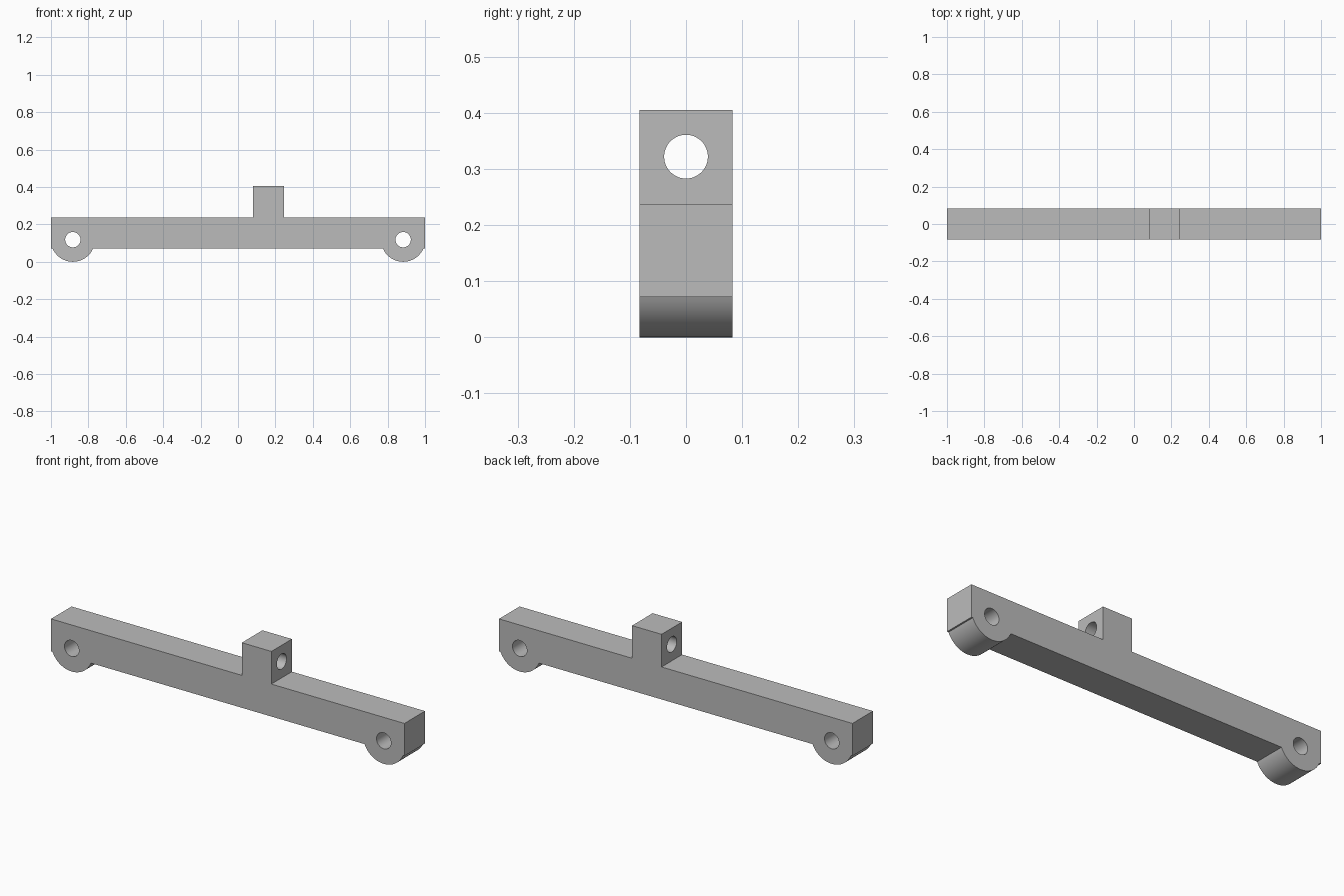
import bpy, bmesh, math
from mathutils import Matrix

if "Cube" in bpy.data.objects:
    bpy.data.objects.remove(bpy.data.objects["Cube"])

HALF_Y = 0.083
BAR_LOW, BAR_TOP = 0.072, 0.238
BLOCK_X0, BLOCK_X1, BLOCK_TOP = 0.08, 0.247, 0.405
LUG_X, LUG_R = 0.883, 0.118

grey = bpy.data.materials.new("plain grey")
grey.use_nodes = True
colour = (0.5, 0.5, 0.5, 1)
grey.diffuse_color = colour
grey.node_tree.nodes["Principled BSDF"].inputs["Base Color"].default_value = colour


def add_object(name, bm):
    mesh = bpy.data.meshes.new(name)
    bmesh.ops.recalc_face_normals(bm, faces=bm.faces[:])
    bm.to_mesh(mesh)
    bm.free()
    mesh.materials.append(grey)
    obj = bpy.data.objects.new(name, mesh)
    bpy.context.collection.objects.link(obj)
    return obj


def lug_arc(cx, steps=32):
    """Underside of a rounded lug, from left to right below the bar."""
    a = math.asin((LUG_R - BAR_LOW) / LUG_R)
    angles = [math.pi + a + (math.pi - 2 * a) * i / steps for i in range(steps + 1)]
    return [(cx + LUG_R * math.cos(t), LUG_R + LUG_R * math.sin(t)) for t in angles]


def drill(target, name, radius, location, axis):
    """Cut a round through hole with a hidden cylinder."""
    bm = bmesh.new()
    bmesh.ops.create_cone(bm, cap_ends=True, segments=48, radius1=radius,
                          radius2=radius, depth=0.4)
    bm.transform(Matrix.Translation(location) @ Matrix.Rotation(math.pi / 2, 4, axis))
    cutter = add_object(name, bm)
    cutter.hide_render = True
    cutter.hide_set(True)
    cutter.display_type = 'WIRE'
    mod = target.modifiers.new(name, 'BOOLEAN')
    mod.object = cutter
    mod.solver = 'EXACT'
    bpy.context.view_layer.objects.active = target
    bpy.ops.object.modifier_apply(modifier=mod.name)
    bpy.data.objects.remove(cutter)


# Beam with two lugs below and a block on top, as one extruded outline
outline = [(-1, BAR_LOW)] + lug_arc(-LUG_X) + lug_arc(LUG_X) + [
    (1, BAR_LOW), (1, BAR_TOP), (BLOCK_X1, BAR_TOP), (BLOCK_X1, BLOCK_TOP),
    (BLOCK_X0, BLOCK_TOP), (BLOCK_X0, BAR_TOP), (-1, BAR_TOP)]
bm = bmesh.new()
face = bm.faces.new([bm.verts.new((x, -HALF_Y, z)) for x, z in outline])
side = bmesh.ops.extrude_face_region(bm, geom=[face])["geom"]
bmesh.ops.translate(bm, vec=(0, 2 * HALF_Y, 0),
                    verts=[v for v in side if isinstance(v, bmesh.types.BMVert)])
beam = add_object("lever_beam", bm)

# Pivot holes through the lugs, and a lengthwise hole through the block
for label, sign in (("left", 1), ("right", -1)):
    drill(beam, label + "_pivot_hole", 0.041, (sign * LUG_X, 0, LUG_R), 'X')
drill(beam, "block_hole", 0.039, ((BLOCK_X0 + BLOCK_X1) / 2, 0, 0.322), 'Y')

# Smooth curved faces, crisp edges
bpy.ops.object.select_all(action='DESELECT')
beam.select_set(True)
bpy.context.view_layer.objects.active = beam
bpy.ops.object.shade_smooth_by_angle(angle=math.radians(30))
